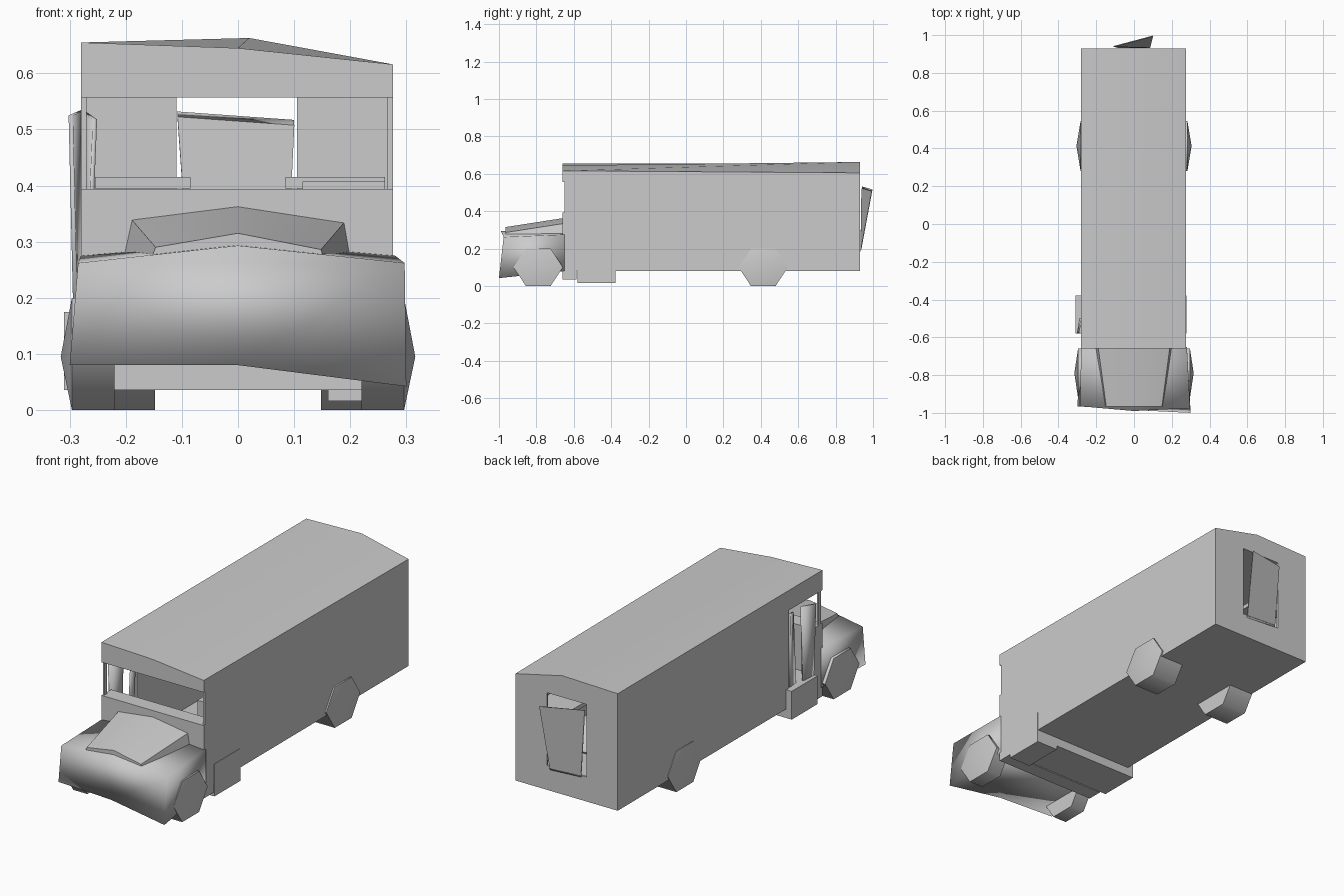
import bpy, bmesh, math
from mathutils import Vector

old = bpy.data.objects.get("Cube")
if old:
    bpy.data.objects.remove(old, do_unlink=True)

grey = bpy.data.materials.new("plain_grey")
grey.use_nodes = True
grey.diffuse_color = (0.6, 0.6, 0.6, 1)
grey.node_tree.nodes["Principled BSDF"].inputs["Base Color"].default_value = (0.6, 0.6, 0.6, 1)


def finish(name, bm, angle=30):
    bmesh.ops.recalc_face_normals(bm, faces=bm.faces)
    mesh = bpy.data.meshes.new(name)
    bm.to_mesh(mesh)
    bm.free()
    mesh.materials.append(grey)
    ob = bpy.data.objects.new(name, mesh)
    bpy.context.collection.objects.link(ob)
    bpy.ops.object.select_all(action='DESELECT')
    ob.select_set(True)
    bpy.context.view_layer.objects.active = ob
    bpy.ops.object.shade_smooth_by_angle(angle=math.radians(angle))
    return ob


def box(name, x, y, z):
    bm = bmesh.new()
    bmesh.ops.create_cube(bm, size=1)
    for v in bm.verts:
        v.co = [r[0] if c < 0 else r[1] for c, r in zip(v.co, (x, y, z))]
    return finish(name, bm)


def loft(name, rings, angle=30, tip=None):
    """Skin between matching rings; the last ring may end in a tip point."""
    bm = bmesh.new()
    rows = [[bm.verts.new(p) for p in ring] for ring in rings]
    n = len(rows[0])
    for a, b in zip(rows, rows[1:]):
        for i in range(n):
            j = (i + 1) % n
            bm.faces.new((a[i], a[j], b[j], b[i]))
    bm.faces.new(rows[0])
    if tip:
        t = bm.verts.new(tip)
        for i in range(n):
            bm.faces.new((rows[-1][i], rows[-1][(i + 1) % n], t))
    else:
        bm.faces.new(rows[-1])
    return finish(name, bm, angle)


def plate(name, corners, thick, rim=0):
    """Thin panel from four corners, optionally with a recessed centre."""
    bm = bmesh.new()
    f = bm.faces.new([bm.verts.new(p) for p in corners])
    if rim:
        bmesh.ops.inset_individual(bm, faces=[f], thickness=rim, depth=-0.008)
    ob = finish(name, bm)
    mod = ob.modifiers.new("thickness", 'SOLIDIFY')
    mod.thickness = thick
    mod.offset = 0
    return ob


def section(y, pts):
    return [(x, y, z) for x, z in pts]


# Body shell: floor, side walls and rear wall around the doorway
L, R, FRONT, BACK = -0.28, 0.276, -0.65, 0.93
box("floor", (L, R), (-0.6, BACK), (0.08, 0.09))
box("right_side_wall", (L, L + 0.01), (-0.4, BACK), (0.08, 0.6))
box("left_side_wall", (R - 0.01, R), (FRONT, BACK), (0.08, 0.6))
box("windscreen_pillar", (L, L + 0.01), (FRONT, -0.63), (0.39, 0.57))
box("rear_panel_right", (L, -0.11), (BACK - 0.01, BACK), (0.08, 0.56))
box("rear_panel_left", (0.105, R), (BACK - 0.01, BACK), (0.08, 0.56))
box("rear_sill", (-0.11, 0.105), (BACK - 0.01, BACK), (0.08, 0.2))

# Uneven ridged roof with front and rear headers
roof_base = [(L, 0.557), (R, 0.557)]
loft("roof", [
    section(-0.66, roof_base + [(R, 0.616), (0, 0.645), (L, 0.655)]),
    section(BACK, roof_base + [(R, 0.605), (0.02, 0.663), (L, 0.655)]),
])

# Cowl, step and under-floor box
box("cowl", (L, R), (-0.66, -0.585), (0.036, 0.394))
box("entry_step", (-0.31, R), (-0.58, -0.378), (0.036, 0.175))
box("underfloor_box", (0.16, R + 0.002), (-0.58, -0.378), (0.016, 0.175))

# Benches along the inside
box("bench_right", (-0.255, -0.085), (-0.3, 0.8), (0.395, 0.415))
box("bench_left", (0.085, 0.262), (-0.3, 0.8), (0.395, 0.415))
box("driver_seat", (0.115, 0.262), (-0.48, -0.36), (0.09, 0.407))

# Nose with fenders
loft("nose", [
    [(-0.3, -0.965, 0.08), (0, -0.985, 0.08), (0.3, -1, 0.042),
     (0.297, -0.975, 0.262), (0, -0.99, 0.293), (-0.285, -0.965, 0.262)],
    section(FRONT, [(-0.28, 0.08), (0, 0.08), (0.28, 0.08),
                    (0.28, 0.275), (0, 0.3), (-0.28, 0.275)]),
], 100)

# Raised hood
loft("hood", [
    section(-0.965, [(-0.165, 0.24), (0.16, 0.24), (0.148, 0.286), (0, 0.315), (-0.147, 0.29)]),
    section(FRONT, [(-0.21, 0.25), (0.205, 0.25), (0.19, 0.335), (0, 0.364), (-0.19, 0.34)]),
], 50)

# Six-sided wheels with pointed hubs
for axle, y, inner, outer, tip in (("front", -0.79, 0.22, 0.296, 0.316),
                                   ("rear", 0.413, 0.148, 0.283, 0.305)):
    for side, s in (("left", 1), ("right", -1)):
        def ring(x):
            return [(s * x, y + 0.132 * math.cos(k * math.pi / 3),
                     0.1 + 0.1155 * math.sin(k * math.pi / 3)) for k in range(6)]
        loft(f"{axle}_{side}_wheel", [ring(inner), ring(outer)], 61, (s * tip, y, 0.095))

# Folding entry door leaves, standing ajar
plate("entry_door_front_leaf", [(-0.285, -0.5, 0.1), (-0.288, -0.575, 0.1),
                                (-0.298, -0.58, 0.525), (-0.275, -0.5, 0.535)], 0.008)
plate("entry_door_rear_leaf", [(-0.278, -0.41, 0.1), (-0.272, -0.465, 0.1),
                               (-0.255, -0.465, 0.518), (-0.275, -0.41, 0.532)], 0.008)

# Rear door, tilted outwards with a recessed panel
plate("rear_door", [(0.085, 0.935, 0.19), (-0.085, 0.935, 0.2),
                    (-0.108, 0.94, 0.527), (0.1, 0.995, 0.512)], 0.01, 0.028)
